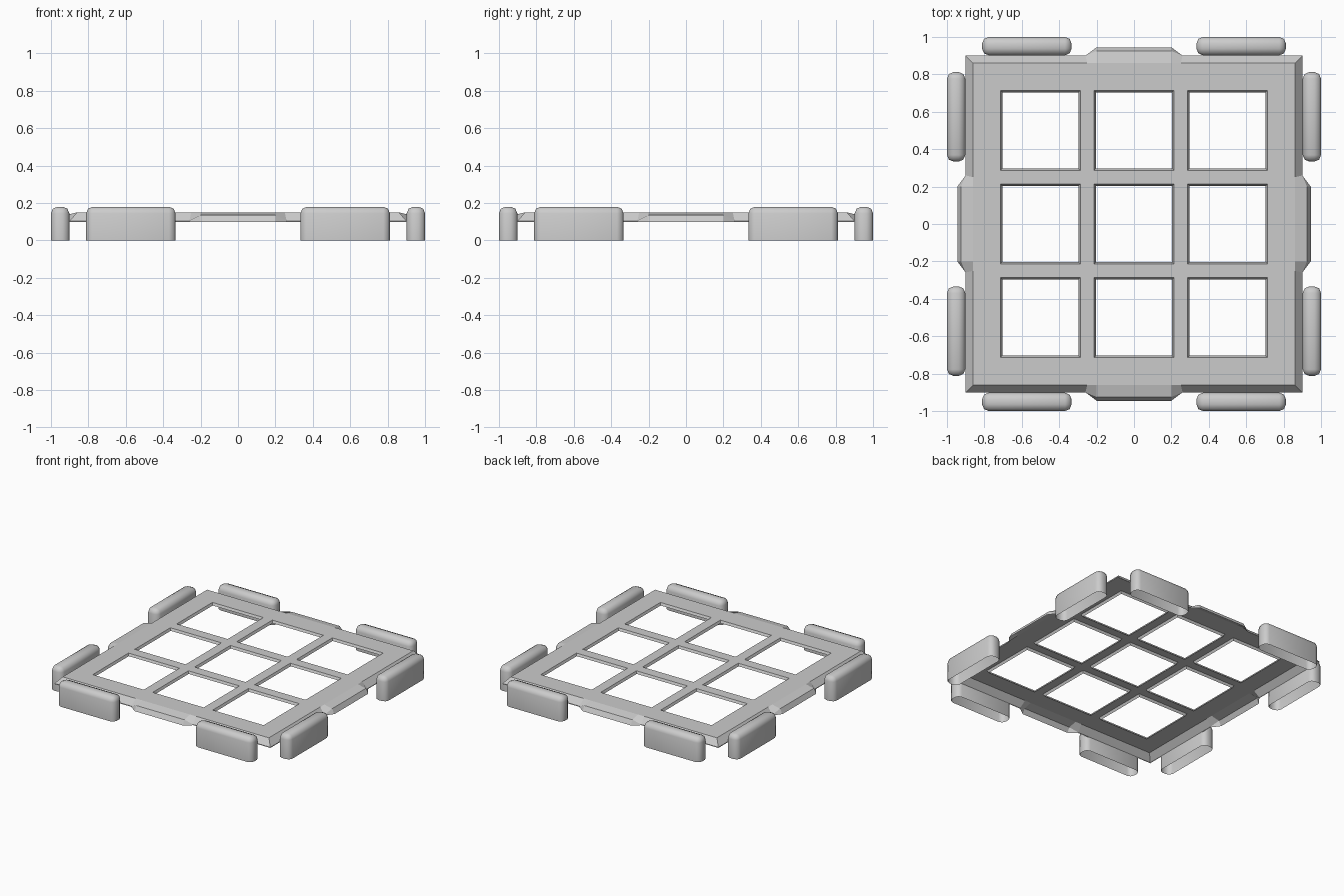
import bpy, bmesh
from math import pi
from mathutils import Matrix, Vector

if "Cube" in bpy.data.objects:
    bpy.data.objects.remove(bpy.data.objects["Cube"], do_unlink=True)

grey = bpy.data.materials.new("light_grey")
grey.use_nodes = True
colour = (0.6, 0.6, 0.6, 1)
grey.diffuse_color = colour
grey.node_tree.nodes["Principled BSDF"].inputs["Base Color"].default_value = colour


def make_object(name, bm):
    bmesh.ops.recalc_face_normals(bm, faces=bm.faces)
    mesh = bpy.data.meshes.new(name)
    bm.to_mesh(mesh)
    bm.free()
    mesh.materials.append(grey)
    obj = bpy.data.objects.new(name, mesh)
    bpy.context.collection.objects.link(obj)
    return obj


def activate(obj):
    bpy.ops.object.select_all(action='DESELECT')
    obj.select_set(True)
    bpy.context.view_layer.objects.active = obj


def open_underside(bm):
    under = [f for f in bm.faces if f.normal.z < -.9]
    bmesh.ops.delete(bm, geom=under, context='FACES')


# Frame plate: one side's outline repeated four times, in three levels
lower = [(-.9, -.9, .1), (-.26, -.9, .1), (-.2, -.945, .1), (.2, -.945, .1), (.26, -.9, .1)]
middle = [(-.9, -.9, .105), (-.26, -.9, .105), (-.2, -.925, .135), (.2, -.925, .135), (.26, -.9, .105)]
upper = [(-.86, -.86, .15), (-.25, -.86, .15), (-.2, -.86, .15), (.2, -.86, .15), (.25, -.86, .15)]

bm = bmesh.new()
rings = []
for side in (lower, middle, upper):
    rings.append([bm.verts.new(Matrix.Rotation(k * pi / 2, 3, 'Z') @ Vector(p))
                  for k in range(4) for p in side])
count = len(rings[0])
for a, b in zip(rings, rings[1:]):
    for i in range(count):
        j = (i + 1) % count
        bm.faces.new((a[i], a[j], b[j], b[i]))
bm.faces.new(rings[0])
bm.faces.new(rings[-1])
frame = make_object("grid_frame", bm)

# Nine slightly tapered openings
bm = bmesh.new()
for x in (-.5, 0, .5):
    for y in (-.5, 0, .5):
        cut = bmesh.ops.create_cube(bm, size=1)["verts"]
        for v in cut:
            half = .217 if v.co.z > 0 else .2
            v.co = (x + half * 2 * v.co.x, y + half * 2 * v.co.y, .125 + .1 * v.co.z)
cutter = make_object("opening_cutter", bm)
cutter.hide_render = True

activate(frame)
boolean = frame.modifiers.new("openings", 'BOOLEAN')
boolean.object = cutter
boolean.solver = 'EXACT'
bpy.ops.object.modifier_apply(modifier=boolean.name)
bpy.data.objects.remove(cutter, do_unlink=True)

# Hollow underside with a shallow lip round each opening
bm = bmesh.new()
bm.from_mesh(frame.data)
open_underside(bm)
for v in bm.verts:
    if max(abs(v.co.x), abs(v.co.y)) < .8 and v.co.z < .12:
        v.co.z = .132
bm.to_mesh(frame.data)
bm.free()


# Hollow rounded bumper blocks, two on every side
def bumper(name, turn, x):
    bm = bmesh.new()
    bmesh.ops.create_cube(bm, size=1)
    bmesh.ops.transform(bm, verts=bm.verts, matrix=Matrix.Translation((x, -.951, .09))
                        @ Matrix.Diagonal((.478, .098, .18, 1)))
    bm.normal_update()
    open_underside(bm)
    edges = [e for e in bm.edges if max(v.co.z for v in e.verts) > .1]
    bmesh.ops.bevel(bm, geom=edges, offset=.035, segments=2, profile=.5, affect='EDGES')
    bmesh.ops.rotate(bm, verts=bm.verts, matrix=Matrix.Rotation(turn * pi / 2, 3, 'Z'))
    activate(make_object(name, bm))
    bpy.ops.object.shade_smooth_by_angle(angle=.87)


for turn, side in enumerate(("front", "left", "back", "right")):
    for x, end in ((-.573, "first"), (.573, "second")):
        bumper(f"{side}_bumper_{end}", turn, x)
